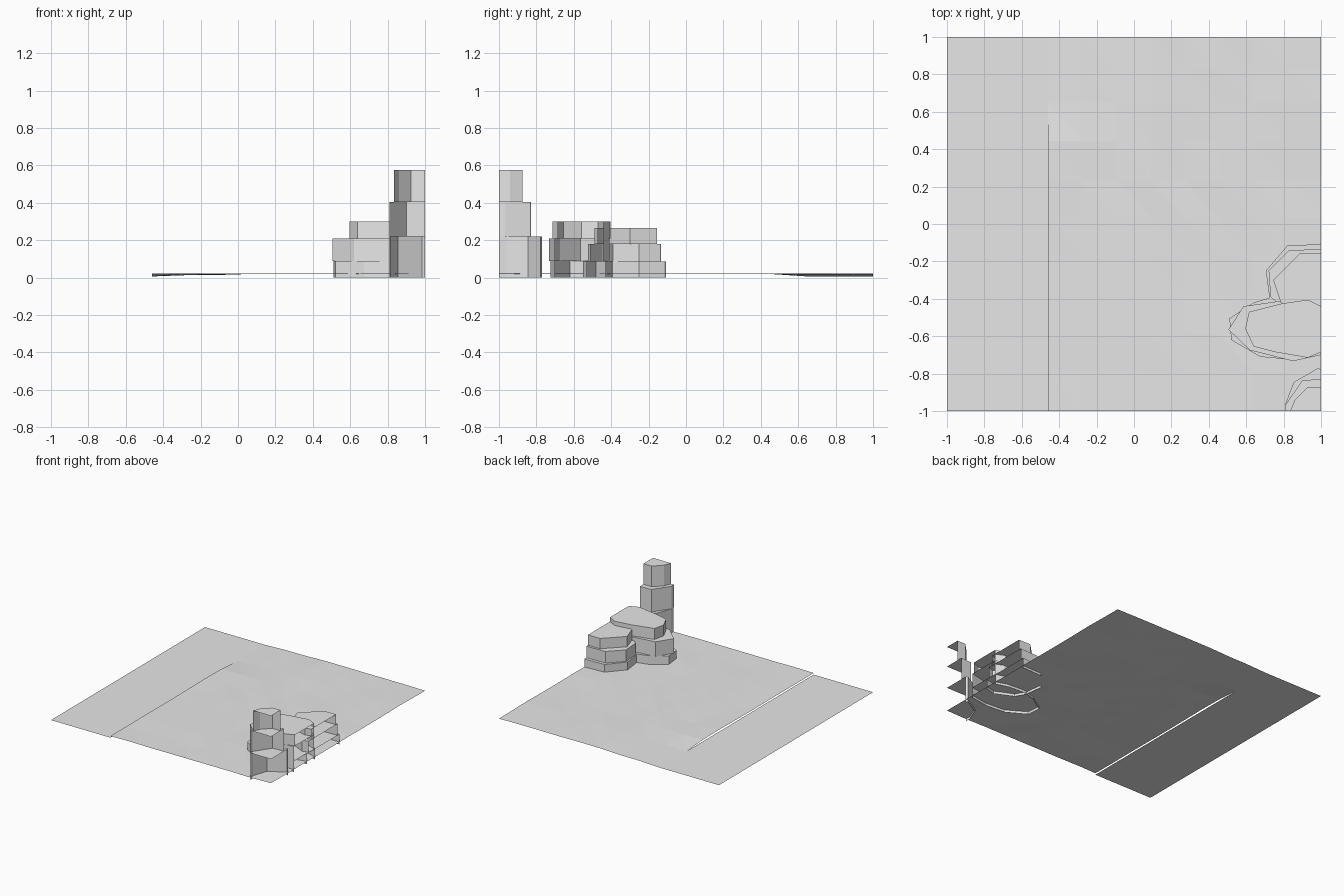
import bpy, bmesh, random

if "Cube" in bpy.data.objects:
    bpy.data.objects.remove(bpy.data.objects["Cube"])

random.seed(4)

stone = bpy.data.materials.new("light_grey")
stone.diffuse_color = (0.8, 0.8, 0.8, 1)
stone.use_nodes = True
stone.node_tree.nodes["Principled BSDF"].inputs["Base Color"].default_value = stone.diffuse_color


def finish(bm, name):
    mesh = bpy.data.meshes.new(name)
    bm.to_mesh(mesh)
    bm.free()
    mesh.materials.append(stone)
    obj = bpy.data.objects.new(name, mesh)
    bpy.context.collection.objects.link(obj)
    return obj


LOW = 0.006      # level of the flat strip
EDGE = -0.46     # step between strip and raised ground
STEP_END = 0.65  # where the step fades out


def ground_height(x, y):
    """Gentle faceted bumps, sinking to strip level at the back left."""
    if x < EDGE + 0.01 and y > STEP_END - 0.01:
        return LOW
    fade_x = min(max((0.1 - x) / 0.5, 0), 1)
    fade_y = min(max((y - 0.4) / 0.25, 0), 1)
    return 0.020 - 0.012 * fade_x * fade_y + random.uniform(-0.002, 0.003)


# Raised ground: a triangulated grid with one diagonal direction
bm = bmesh.new()
nx, ny_front, ny_back = 8, 8, 2
xs = [EDGE + (1 - EDGE) * i / nx for i in range(nx + 1)]
ys = [-1 + (STEP_END + 1) * j / ny_front for j in range(ny_front + 1)]
ys += [STEP_END + (1 - STEP_END) * j / ny_back for j in range(1, ny_back + 1)]
grid = [[bm.verts.new((x, y, ground_height(x, y))) for y in ys] for x in xs]
for i in range(len(xs) - 1):
    for j in range(len(ys) - 1):
        a, b = grid[i][j], grid[i + 1][j]
        c, d = grid[i + 1][j + 1], grid[i][j + 1]
        bm.faces.new((a, b, d))
        bm.faces.new((b, c, d))
finish(bm, "raised_ground")

# Flat strip along the left side
bm = bmesh.new()
bm.faces.new([bm.verts.new((x, y, LOW)) for x, y in
              ((-1, -1), (EDGE, -1), (EDGE, 1), (-1, 1))])
finish(bm, "flat_strip")


def rock_tier(name, outline, bottom, top, corner=None):
    """Wall along an open outline plus a flat cap; the tile cut stays open."""
    bm = bmesh.new()
    low = [bm.verts.new((x, y, bottom)) for x, y in outline]
    high = [bm.verts.new((x, y, top)) for x, y in outline]
    for i in range(len(outline) - 1):
        bm.faces.new((low[i], high[i], high[i + 1], low[i + 1]))
    cap = list(high)
    if corner:
        cap.append(bm.verts.new((*corner, top)))
    face = bm.faces.new(cap)
    face.normal_update()
    if face.normal.z < 0:
        face.normal_flip()
    return finish(bm, name)


def rock_stack(name, levels, outlines, corner=None):
    for i, outline in enumerate(outlines):
        rock_tier(f"{name}_tier_{i + 1}", outline, levels[i], levels[i + 1], corner)


# Tall tower in the front right corner, cut on two sides
rock_stack("tower", (0, 0.22, 0.405, 0.575), (
    ((0.815, -1), (0.81, -0.96), (0.855, -0.845), (0.985, -0.77), (1, -0.78)),
    ((0.81, -1), (0.81, -0.967), (0.9, -0.835), (1, -0.83)),
    ((0.835, -1), (0.86, -0.94), (0.925, -0.875), (1, -0.875)),
), corner=(1, -1))

# Wide middle outcrop
rock_stack("middle_outcrop", (0, 0.09, 0.21, 0.30), (
    ((1, -0.70), (0.84, -0.725), (0.675, -0.71), (0.52, -0.62), (0.51, -0.505),
     (0.64, -0.42), (0.74, -0.39), (0.9, -0.40), (1, -0.43)),
    ((1, -0.70), (0.85, -0.733), (0.62, -0.675), (0.505, -0.565), (0.585, -0.44),
     (0.76, -0.415), (0.93, -0.41), (1, -0.44)),
    ((1, -0.685), (0.93, -0.715), (0.755, -0.685), (0.64, -0.655), (0.595, -0.56),
     (0.615, -0.47), (0.79, -0.425), (0.93, -0.405), (1, -0.44)),
))

# Low rear outcrop, running into the middle one
rock_stack("rear_outcrop", (0, 0.085, 0.18, 0.265), (
    ((1, -0.53), (0.92, -0.55), (0.77, -0.48), (0.725, -0.40), (0.705, -0.25),
     (0.82, -0.115), (1, -0.108)),
    ((1, -0.51), (0.95, -0.525), (0.80, -0.45), (0.73, -0.39), (0.72, -0.25),
     (0.83, -0.14), (1, -0.135)),
    ((1, -0.47), (0.95, -0.49), (0.83, -0.45), (0.785, -0.42), (0.745, -0.30),
     (0.89, -0.155), (1, -0.155)),
))
